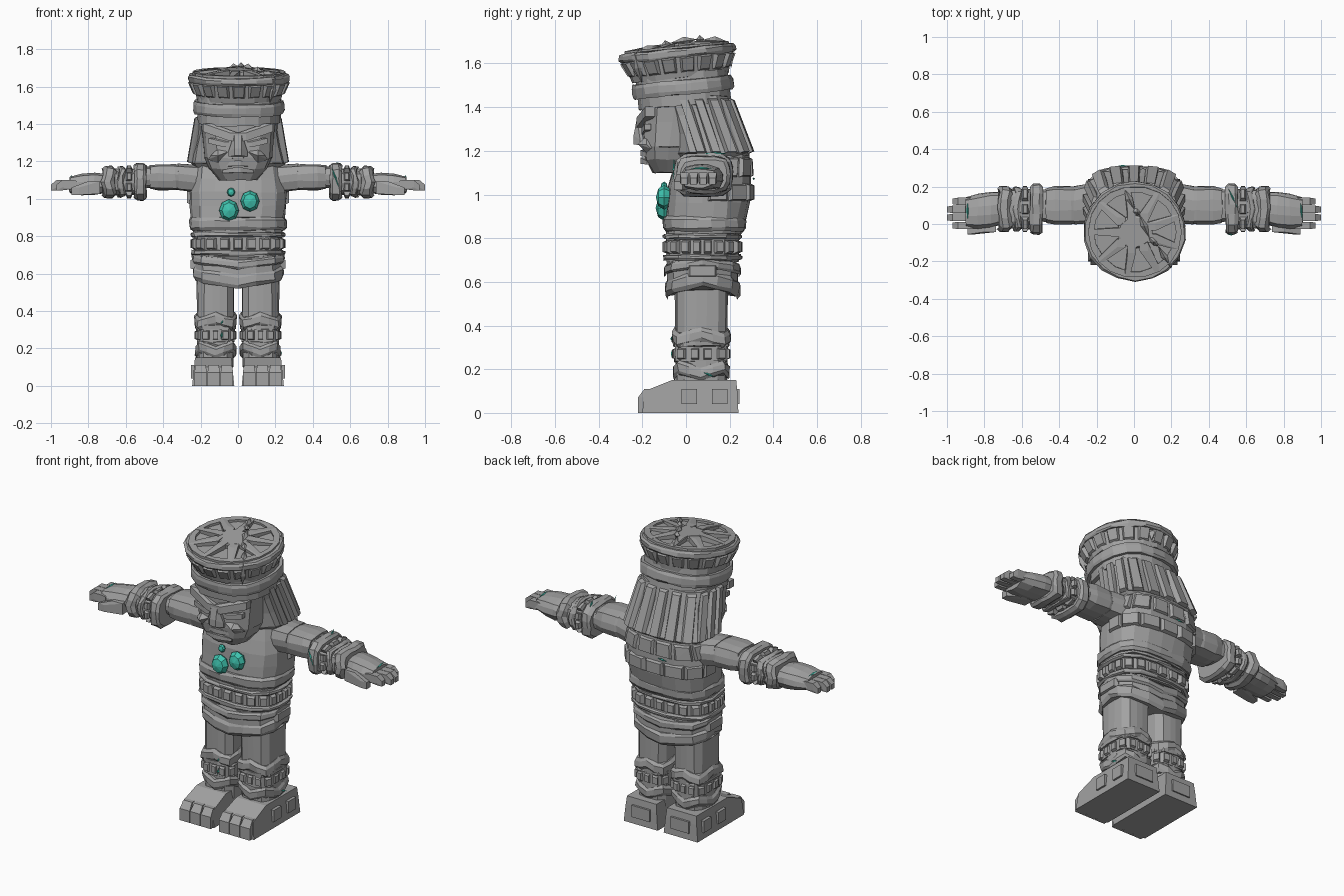
import bpy, bmesh, random
from math import sin, cos, pi, radians
from mathutils import Matrix, Vector

random.seed(4)
if "Cube" in bpy.data.objects:
    bpy.data.objects.remove(bpy.data.objects["Cube"])


def material(name, *rgb):
    mat = bpy.data.materials.new(name)
    mat.use_nodes = True
    mat.diffuse_color = (*rgb, 1)
    mat.node_tree.nodes["Principled BSDF"].inputs["Base Color"].default_value = (*rgb, 1)
    return mat


STONE = material("grey stone", .36, .36, .36)
TEAL = material("teal crystal", .05, .55, .43)
PIVOT = Matrix.Translation((0, 0, 1.5))
TILT = PIVOT @ Matrix.Rotation(.1, 4, 'X') @ PIVOT.inverted()


class Section:
    """Rounded-square cross-section across the z or x axis."""

    def __init__(self, centre, radius, power=3, sides=16, axis='z'):
        self.centre, self.radius = Vector(centre), Vector(radius)
        self.power, self.sides, self.axis = power, sides, axis

    def toward(self, other, t, grow=0):
        radius = self.radius.lerp(other.radius, t) + Vector((grow, grow))
        return Section(self.centre.lerp(other.centre, t), radius, self.power, self.sides, self.axis)

    def point(self, angle, along):
        c, s = cos(angle), sin(angle)
        scale = (abs(c) ** self.power + abs(s) ** self.power) ** (-1 / self.power)
        u = self.centre.x + self.radius.x * c * scale
        v = self.centre.y + self.radius.y * s * scale
        return Vector((u, v, along)) if self.axis == 'z' else Vector((along, u, v))


def finish(name, bm, mat=STONE, mirror=False, tilt=False):
    if tilt:
        bm.transform(TILT)
    bmesh.ops.recalc_face_normals(bm, faces=bm.faces)
    mesh = bpy.data.meshes.new(name)
    bm.to_mesh(mesh)
    bm.free()
    mesh.materials.append(mat)
    obj = bpy.data.objects.new(name, mesh)
    bpy.context.collection.objects.link(obj)
    if mirror:
        obj.modifiers.new("mirror", 'MIRROR').use_axis = (True, False, False)


def shell(name, low, span, high=None, steps=1, bulge=0, grow=0, chamfer=0, waves=0, swing=0, **options):
    """Closed loft between two sections; waves and swing bend it into a zigzag band."""
    high = high or low
    levels = [(i / steps, grow + bulge * sin(pi * i / steps)) for i in range(steps + 1)]
    if chamfer:
        levels = [(0, grow - chamfer), (.25, grow), (.75, grow), (1, grow - chamfer)]
    bm, rows = bmesh.new(), []
    for t, extra in levels:
        ring, row = low.toward(high, t, extra), []
        for i in range(low.sides):
            turn = (i if waves else i + .5) / low.sides
            phase = turn * waves
            lift = swing * (1 - 4 * abs(phase - round(phase)))
            along = span[0] + (span[1] - span[0]) * t + lift
            chip = Vector(random.uniform(-.004, .004) for _ in "xyz")
            row.append(bm.verts.new(ring.point(2 * pi * turn, along) + chip))
        rows.append(row)
    for lower, upper in zip(rows, rows[1:]):
        for i in range(low.sides):
            bm.faces.new((lower[i - 1], lower[i], upper[i], upper[i - 1]))
    bm.faces.new(rows[0])
    bm.faces.new(rows[-1])
    finish(name, bm, **options)


def hulls(name, groups, **options):
    """One object made of the convex hull of each group of points."""
    bm = bmesh.new()
    for group in groups:
        verts = [bm.verts.new(co) for co in group]
        out = bmesh.ops.convex_hull(bm, input=verts)
        spare = {g for g in out["geom_interior"] + out["geom_unused"] if isinstance(g, bmesh.types.BMVert)}
        bmesh.ops.delete(bm, geom=list(spare), context='VERTS')
    bmesh.ops.dissolve_limit(bm, angle_limit=radians(2), verts=bm.verts, edges=bm.edges)
    finish(name, bm, **options)


def box(low, high, inset=0):
    (xa, ya, za), (xb, yb, zb) = low, high
    return [(x, y, z) for z, d in ((za, 0), (zb, inset)) for x in (xa + d, xb - d) for y in (ya + d, yb - d)]


def beam(start, end, size, end_size=None):
    points = []
    for co, r in ((start, size), (end, end_size or size)):
        corner = Vector((r, r, r))
        points += box(Vector(co) - corner, Vector(co) + corner)
    return points


def sliver(start, end, width):
    start, end = Vector(start), Vector(end)
    return [start, end] + [(start + end) / 2 + side * width * e
                           for side in (-1, 1) for e in Matrix.Identity(3)]


def around(count, start=0, sweep=2 * pi):
    return [start + sweep * (i + .5) / count for i in range(count)]


def panels(name, low, span, angles, half, depth, high=None, **options):
    """Raised chamfered plates lying on the surface between two sections."""
    groups = []
    for angle in angles:
        group = []
        for ring, along, inward in ((low, span[0], .008), (high or low, span[1], -.008)):
            for turn in (-half, half):
                group += [ring.toward(ring, 0, -.03).point(angle + turn, along),
                          ring.point(angle + turn, along),
                          ring.toward(ring, 0, depth).point(angle + turn * .75, along + inward)]
        groups.append(group)
    hulls(name, groups, **options)


# Torso and layered mantle
CHEST = Section((0, .085), (.24, .17), sides=20)
NECK = Section((0, .125), (.235, .165), sides=20)
shell("torso", CHEST, (.82, 1.18), NECK, steps=5, bulge=.022)
shell("tunic_hem", CHEST, (.83, .9), grow=.02, chamfer=.01)
MANTLE = Section((0, .1), (.255, .195))
panels("mantle_lower", MANTLE, (.97, 1.05), around(7, 0, pi), .22, .018)
panels("mantle_upper", MANTLE, (1.08, 1.17), around(8, -.2, pi + .4), .2, .015, high=NECK)

# Belt and skirt
WAIST = Section((0, .075), (.235, .165))
shell("belt_core", WAIST, (.69, .83))
shell("belt_lower_rim", WAIST, (.7, .725), grow=.017, chamfer=.008)
shell("belt_upper_rim", WAIST, (.795, .82), grow=.017, chamfer=.008)
panels("belt_beads", WAIST, (.73, .79), around(22), .1, .018)
shell("skirt", WAIST, (.57, .7), waves=2, swing=.025)
shell("skirt_sash", WAIST, (.645, .69), grow=.012, chamfer=.008, waves=2, swing=.02)
shell("skirt_hem", WAIST, (.55, .625), grow=.008, chamfer=.012, waves=2, swing=.03)
panels("skirt_side_plates", WAIST, (.62, .68), (0, pi), .4, .022)

# Legs with banded shins
LEG = Section((.12, .07), (.095, .115), power=4)
THIGH = Section((.118, .07), (.1, .12), power=4)
shell("leg", LEG, (.1, .62), THIGH, mirror=True)
shell("knee_cuff", LEG, (.31, .38), grow=.018, chamfer=.012, waves=4, swing=.014, mirror=True)
shell("knee_cuff_rim", LEG, (.305, .325), grow=.013, mirror=True)
shell("shin_band", LEG, (.235, .305), grow=.007, mirror=True)
panels("shin_beads", LEG, (.243, .298), around(14), .15, .018, mirror=True)
shell("ankle_cuff", LEG, (.165, .225), grow=.014, chamfer=.01, waves=4, swing=-.016, mirror=True)

# Feet
hulls("foot", [box((.02, -.2, 0), (.245, .24, .1), .01) + box((.03, -.07, .1), (.235, .235, .15), .005)],
      mirror=True)
hulls("toes", [box((x - .033, -.22, 0), (x + .033, -.08, .07)) + box((x - .028, -.19, .07), (x + .028, -.08, .11))
               for x in (.06, .13, .2)], mirror=True)
plates = [box((.2, y, .04), (.252, y + .07, .11)) for y in (-.02, .12)]
hulls("foot_plates", plates + [box((.07, .2, .04), (.19, .246, .11))], mirror=True)

# Arms with layered bracers
ARM = Section((.1, 1.115), (.1, .07), 4, 12, 'x')
SHOULDER = Section((.12, 1.1), (.11, .075), 4, 12, 'x')
BRACER = Section((.08, 1.09), (.105, .07), 4, 16, 'x')
shell("shoulder", SHOULDER, (.17, .32), ARM, mirror=True)
shell("upper_arm", ARM, (.29, .47), chamfer=.008, mirror=True)
shell("elbow", ARM, (.45, .55), grow=-.015, mirror=True)
shell("bracer", BRACER, (.55, .7), mirror=True)
shell("bracer_big_cuff", BRACER, (.49, .555), grow=.03, chamfer=.012, mirror=True)
panels("bracer_plates", BRACER, (.565, .6), around(10), .24, .018, mirror=True)
shell("bracer_strap", BRACER, (.605, .64), grow=.012, chamfer=.006, waves=4, swing=.008, mirror=True)
shell("bracer_end_cuff", BRACER, (.655, .725), grow=.016, chamfer=.016, waves=4, swing=.008, mirror=True)

# Hands
PALM = Section((.085, 1.08), (.085, .052), 3, 12, 'x')
KNUCKLES = Section((.06, 1.075), (.08, .042), 3, 12, 'x')
shell("palm", PALM, (.7, .9), KNUCKLES, steps=3, bulge=.012, mirror=True)
fingers = []
for i in range(4):
    y = .043 * i - .008
    short = .03 if i in (0, 3) else 0
    fingers.append(beam((.88, y, 1.075), (.985 - short, y, 1.06), .02, .015))
    fingers[-1] += beam((.93 - short, y, 1.08), (.95 - short, y, 1.08), .02)
hulls("fingers", fingers, mirror=True)
hulls("thumb", [beam((.77, -.01, 1.06), (.87, -.035, 1.04), .033, .02)], mirror=True)

# Head and hair
JAW = Section((0, -.07), (.1, .08))
FACE = Section((0, -.045), (.18, .155))
SKULL = Section((0, -.01), (.205, .195))
shell("jaw", JAW, (1.1, 1.22), FACE, steps=2, bulge=.015)
shell("head", FACE, (1.22, 1.45), SKULL, steps=2)
HAIR_TIPS = Section((0, .12), (.2, .13))
HAIR_LOW = Section((0, .12), (.255, .175))
HAIR_TOP = Section((0, .04), (.215, .165))
shell("hair_ends", HAIR_TIPS, (1.13, 1.19), HAIR_LOW)
shell("hair", HAIR_LOW, (1.19, 1.45), HAIR_TOP, steps=3, bulge=-.01)
panels("hair_slats", HAIR_LOW, (1.19, 1.44), around(11, -.45, pi + .9), .125, .018, high=HAIR_TOP)

# Face
hulls("nose", [box((-.052, -.21, 1.225), (.052, -.15, 1.25)) + beam((0, -.22, 1.25), (0, -.205, 1.33), .02)])
hulls("brow", [beam((.02, -.205, 1.33), (.165, -.165, 1.38), .022)], mirror=True)
hulls("eyelid", [beam((.06, -.19, 1.29), (.145, -.175, 1.31), .014)], mirror=True)
hulls("cheek", [sliver((.055, -.2, 1.25), (.16, -.16, 1.21), .04)], mirror=True)
hulls("lips", [beam((0, -.195, z + .01), (.075, -.17, z), .014, .008) for z in (1.145, 1.18)], mirror=True)

# Headdress, tilted forward
BAND = Section((.005, -.015), (.225, .215), 2.5, 20)
CROWN = Section((.005, -.025), (.23, .222), 2, 18)
BRIM = Section((.005, -.025), (.255, .25), 2, 18)
shell("headband_base", BAND, (1.41, 1.56), grow=-.003, tilt=True)
shell("headband", BAND, (1.46, 1.525), grow=.018, chamfer=.006, tilt=True)
shell("crown", CROWN, (1.535, 1.64), BRIM, tilt=True)
panels("crown_plates", CROWN, (1.56, 1.632), around(18), .135, .017, high=BRIM, tilt=True)
shell("crown_brim", BRIM, (1.63, 1.67), grow=.02, chamfer=.008, tilt=True)
EDGE = BRIM.toward(BRIM, 0, -.02)
HUB = BRIM.toward(BRIM, 0, -.16)
hulls("crown_ring", [beam(EDGE.point(a - .17, 1.67), EDGE.point(a + .17, 1.67), .013) for a in around(18)],
      tilt=True)
hulls("crown_spokes", [beam(HUB.point(a, 1.675), EDGE.point(a, 1.67), .022, .013) for a in around(9)], tilt=True)
shell("crown_hub", HUB, (1.66, 1.695), chamfer=.01, tilt=True)

# Jagged crack across the crown and over its front edge
crack = [(-.05, .21, 1.68), (0, .1, 1.7), (.03, .07, 1.705), (.08, -.05, 1.7),
         (.13, -.1, 1.69), (.2, -.22, 1.67), (.17, -.2, 1.53)]
hulls("crown_crack", [sliver(a, b, .02) for a, b in zip(crack, crack[1:])], tilt=True)
hulls("crown_shard", [sliver((.02, .2, 1.67), (.05, .215, 1.56), .025)], tilt=True)

# Chest crystals
for name, x, z, size in (("lower_crystal", -.048, .938, .056), ("upper_crystal", .064, .987, .054),
                         ("small_crystal", -.037, 1.035, .023)):
    bm = bmesh.new()
    bmesh.ops.create_uvsphere(bm, u_segments=8, v_segments=4, radius=size)
    bm.transform(Matrix.Translation((x, -.1, z)) @ Matrix.Diagonal((.95, .7, 1.05, 1))
                 @ Matrix.Rotation(pi / 2, 4, 'X'))
    finish(name, bm, TEAL)

# Crystal veins showing in cracks
veins = [((.505, .19, 1.188), (.555, .08, 1.188)), ((.5, -.055, 1.17), (.54, -.055, 1.06)),
         ((.89, .12, 1.12), (.9, .02, 1.12)), ((-.89, .12, 1.12), (-.89, .02, 1.12)),
         ((-.08, -.066, .35), (-.09, -.066, .33)), ((-.085, -.064, .29), (-.09, -.064, .25)),
         ((.23, .08, .185), (.23, .13, .165)), ((-.09, .31, 1.07), (-.03, .31, 1.075))]
hulls("crystal_veins", [sliver(a, b, .006) for a, b in veins], mat=TEAL)
